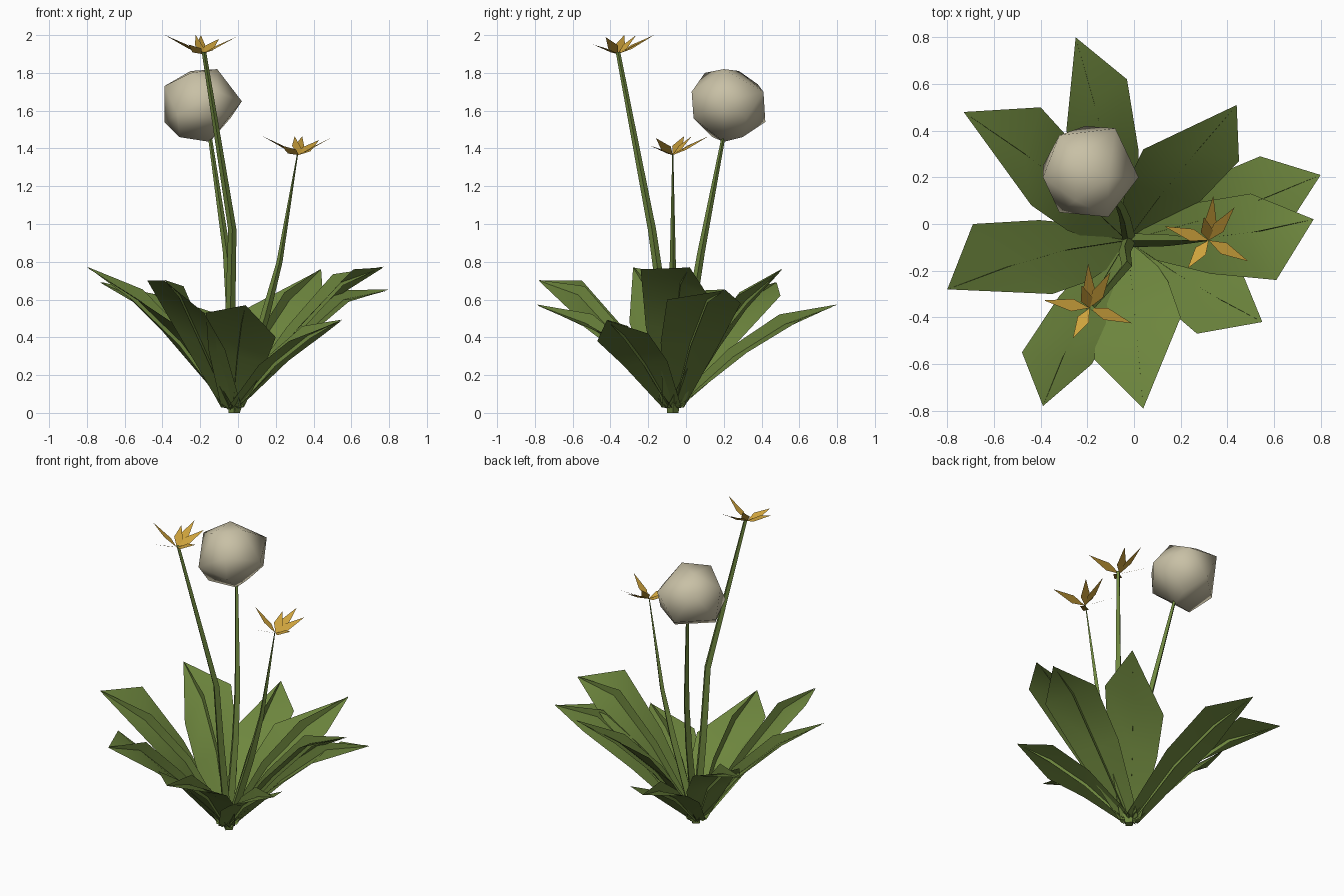
import bpy, bmesh, math
from mathutils import Vector, Matrix

if "Cube" in bpy.data.objects:
    bpy.data.objects.remove(bpy.data.objects["Cube"], do_unlink=True)


def make_material(name, colour):
    mat = bpy.data.materials.new(name)
    mat.use_nodes = True
    mat.diffuse_color = (*colour, 1)
    mat.node_tree.nodes["Principled BSDF"].inputs["Base Color"].default_value = (*colour, 1)
    return mat


green = make_material("leaf green", (.155, .24, .048))
cream = make_material("seed head cream", (.58, .53, .38))
gold = make_material("petal gold", (.61, .36, .045))


def finish(name, bm, mat, smooth=None):
    mesh = bpy.data.meshes.new(name)
    bm.to_mesh(mesh)
    bm.free()
    mesh.materials.append(mat)
    obj = bpy.data.objects.new(name, mesh)
    bpy.context.collection.objects.link(obj)
    if smooth:
        bpy.ops.object.select_all(action="DESELECT")
        obj.select_set(True)
        bpy.context.view_layer.objects.active = obj
        bpy.ops.object.shade_smooth_by_angle(angle=math.radians(smooth))


root = Vector((-.03, -.07, .03))
UP = Vector((0, 0, 1))


def blade(bm, rows, tip):
    """Strip of three-point rows that closes to a point."""
    grid = [[bm.verts.new(p) for p in row] for row in rows]
    point = bm.verts.new(tip)
    for i in range(2):
        for a, b in zip(grid, grid[1:]):
            bm.faces.new((a[i], a[i + 1], b[i + 1], b[i]))
        bm.faces.new((grid[-1][i], grid[-1][i + 1], point))


def leaf(name, tip, left, right):
    """Broad blade with two shoulders, crossed by a narrow upright blade."""
    tip, left, right = Vector(tip), Vector(left), Vector(right)
    out = tip - root
    out.z = 0
    out.normalize()
    side = UP.cross(out)
    foot = root + out * .01
    low_left = root.lerp(left, .55) + side * .05 + UP * .03
    low_right = root.lerp(right, .55) - side * .05 + UP * .03
    low = (low_left + low_right) / 2
    middle = ((left + right) / 2).lerp(root.lerp(tip, .7), .5)
    middle.z = (left.z + right.z) / 2 + .01
    bm = bmesh.new()
    blade(bm, [(foot + side * .06, foot - UP * .01, foot - side * .06),
               (low_left, low, low_right), (left, middle, right)], tip)
    # Upright blade along the midrib
    rise = (tip - root).cross(side).normalized()
    rise *= math.copysign(1, rise.z)
    blade(bm, [(p + rise * h, p, p - rise * .02)
               for p, h in ((foot, .02), (low, .05), (middle, .06))], tip + UP * .004)
    finish(name, bm, green, 50)


def stem(name, path, radii, sides=4):
    """Tapered stalk swept through the path."""
    bm = bmesh.new()
    rings = []
    for p, r in zip(path, radii):
        rings.append([bm.verts.new(Vector(p) + Vector((
            r * math.cos(math.tau * i / sides), r * math.sin(math.tau * i / sides), 0)))
            for i in range(sides)])
    for a, b in zip(rings, rings[1:]):
        for i in range(sides):
            j = (i + 1) % sides
            bm.faces.new((a[i], a[j], b[j], b[i]))
    bm.faces.new(rings[0][::-1])
    bm.faces.new(rings[-1])
    finish(name, bm, green, 50)


def flower(name, centre, petals, turn):
    """Star of pointed, tilted diamond petals."""
    centre = Vector(centre)
    bm = bmesh.new()
    for petal in petals:
        reach = Matrix.Rotation(math.radians(turn), 3, "Z") @ Vector(petal)
        across = (UP.cross(reach).normalized() + UP * .4) * .027
        waist = centre + reach * .38
        bm.faces.new([bm.verts.new(p) for p in (
            centre, waist - across, centre + reach, waist + across)])
    finish(name, bm, gold)


# Leaves: tip, left shoulder, right shoulder
leaves = {
    "back_leaf": ((-.25, .8, .57), (-.29, .4, .42), (-.03, .62, .5)),
    "back_right_leaf": ((-.73, .48, .69), (-.44, .08, .52), (-.4, .5, .62)),
    "back_left_leaf": ((.44, .51, .76), (.04, .32, .55), (.45, .27, .62)),
    "left_lower_leaf": ((.8, .21, .65), (.54, .29, .58), (.6, -.1, .6)),
    "left_upper_leaf": ((.77, .02, .77), (.5, .13, .6), (.61, -.24, .76)),
    "front_left_leaf": ((.55, -.42, .49), (.46, -.2, .42), (.27, -.47, .38)),
    "front_leaf": ((.04, -.79, .57), (.2, -.4, .4), (-.17, -.58, .53)),
    "front_right_leaf": ((-.39, -.78, .7), (-.18, -.6, .53), (-.48, -.55, .7)),
    "right_leaf": ((-.8, -.28, .77), (-.35, -.3, .48), (-.69, 0, .72)),
}
for name, points in leaves.items():
    leaf(name, *points)

# Stalks
foot = (-.02, -.07, 0)
stem("tall_flower_stem", [foot, (-.04, -.12, .55), (-.03, -.18, .97), (-.18, -.36, 1.91)],
     [.03, .026, .022, .012])
stem("seed_head_stem", [foot, (-.04, .03, .55), (-.06, .08, .85), (-.15, .2, 1.47)],
     [.03, .024, .02, .01])
stem("short_flower_stem", [foot, (.14, -.07, .5), (.22, -.07, .8), (.315, -.07, 1.37)],
     [.03, .025, .016, .003])

# Flowers
petals = [(-.19, .06, .1), (-.09, -.12, .05), (.17, -.09, .09),
          (.11, .14, .08), (.02, .19, .1), (-.02, .1, .1)]
flower("tall_flower", (-.19, -.36, 1.9), petals, 8)
flower("short_flower", (.32, -.07, 1.365), petals, 0)

# Irregular faceted seed head
corners = [(.02, .2, 1.65), (-.39, .2, 1.73), (-.39, .25, 1.54), (-.21, .42, 1.54),
           (-.08, .41, 1.7), (-.32, .38, 1.74), (-.11, .03, 1.7), (-.32, .05, 1.58),
           (-.11, .2, 1.82), (-.25, .28, 1.81), (-.15, .2, 1.435), (-.31, .14, 1.46),
           (-.13, .3, 1.46), (-.25, .1, 1.8), (-.11, .04, 1.56), (-.04, .32, 1.56)]
bm = bmesh.new()
for corner in corners:
    bm.verts.new(corner)
bmesh.ops.convex_hull(bm, input=bm.verts)
bmesh.ops.recalc_face_normals(bm, faces=bm.faces)
finish("seed_head", bm, cream, 75)
